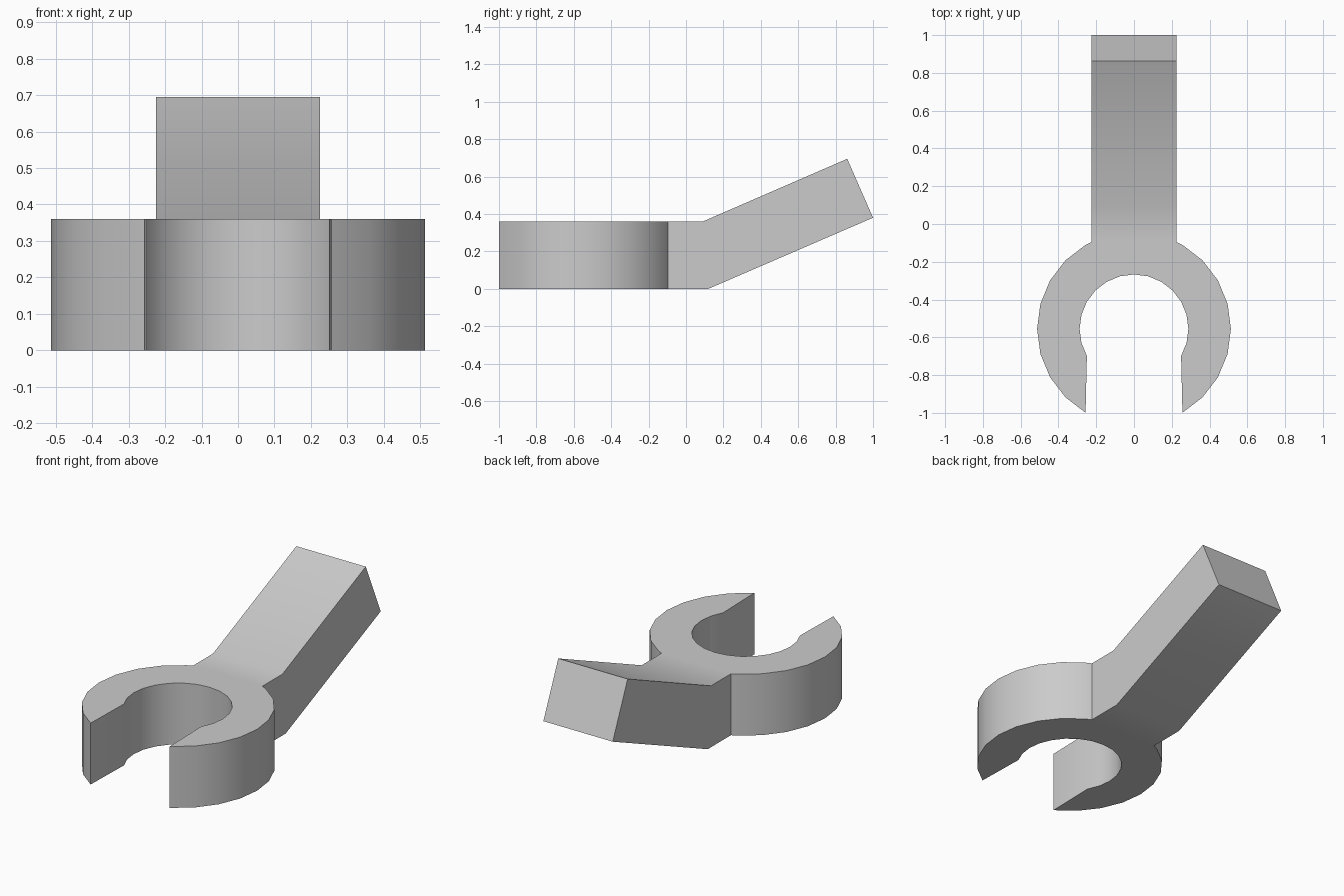
import bpy, bmesh
from math import sin, cos, radians

cube = bpy.data.objects.get("Cube")
if cube:
    bpy.data.objects.remove(cube)

CENTRE_Y, OUTER, INNER = -0.555, 0.513, 0.288
HEIGHT, HALF_WIDTH = 0.36, 0.225


def arc(radius, start, stop):
    """Points on the jaw circle every 15 degrees."""
    step = 15 if stop > start else -15
    return [(radius * cos(radians(a)), CENTRE_Y + radius * sin(radians(a)))
            for a in range(start, stop + step, step)]


# Right-hand half of the open jaw and neck outline, then its mirror
half = arc(INNER, 90, -30) + arc(OUTER, -60, 60)
half += [(HALF_WIDTH, -0.095), (HALF_WIDTH, 0.12)]
outline = half + [(-x, y) for x, y in reversed(half[1:])]

# Jaw and neck as one prism
bm = bmesh.new()
floor = bm.faces.new([bm.verts.new((x, y, 0)) for x, y in outline])
result = bmesh.ops.extrude_face_region(bm, geom=[floor])
for v in result["geom"]:
    if isinstance(v, bmesh.types.BMVert):
        v.co.z = HEIGHT
        if v.co.y > 0:
            v.co.y = 0.09

# Sloping handle drawn out of the neck end
end = next(f for f in bm.faces if all(v.co.y > 0 for v in f.verts))
result = bmesh.ops.extrude_face_region(bm, geom=[end])
bmesh.ops.delete(bm, geom=[end], context="FACES_ONLY")
for v in result["geom"]:
    if isinstance(v, bmesh.types.BMVert):
        v.co.y, v.co.z = (0.862, 0.695) if v.co.z > 0.1 else (1.0, 0.38)
bmesh.ops.recalc_face_normals(bm, faces=bm.faces)

mesh = bpy.data.meshes.new("open_wrench_clip")
bm.to_mesh(mesh)
bm.free()
clip = bpy.data.objects.new("open_jaw_with_handle", mesh)
bpy.context.collection.objects.link(clip)

# Plain grey
grey = bpy.data.materials.new("light_grey")
grey.use_nodes = True
colour = (0.6, 0.6, 0.6, 1)
grey.diffuse_color = colour
grey.node_tree.nodes["Principled BSDF"].inputs["Base Color"].default_value = colour
mesh.materials.append(grey)

# Smooth curved walls, keep the corners sharp
bpy.context.view_layer.objects.active = clip
clip.select_set(True)
bpy.ops.object.shade_smooth_by_angle(angle=radians(30))
